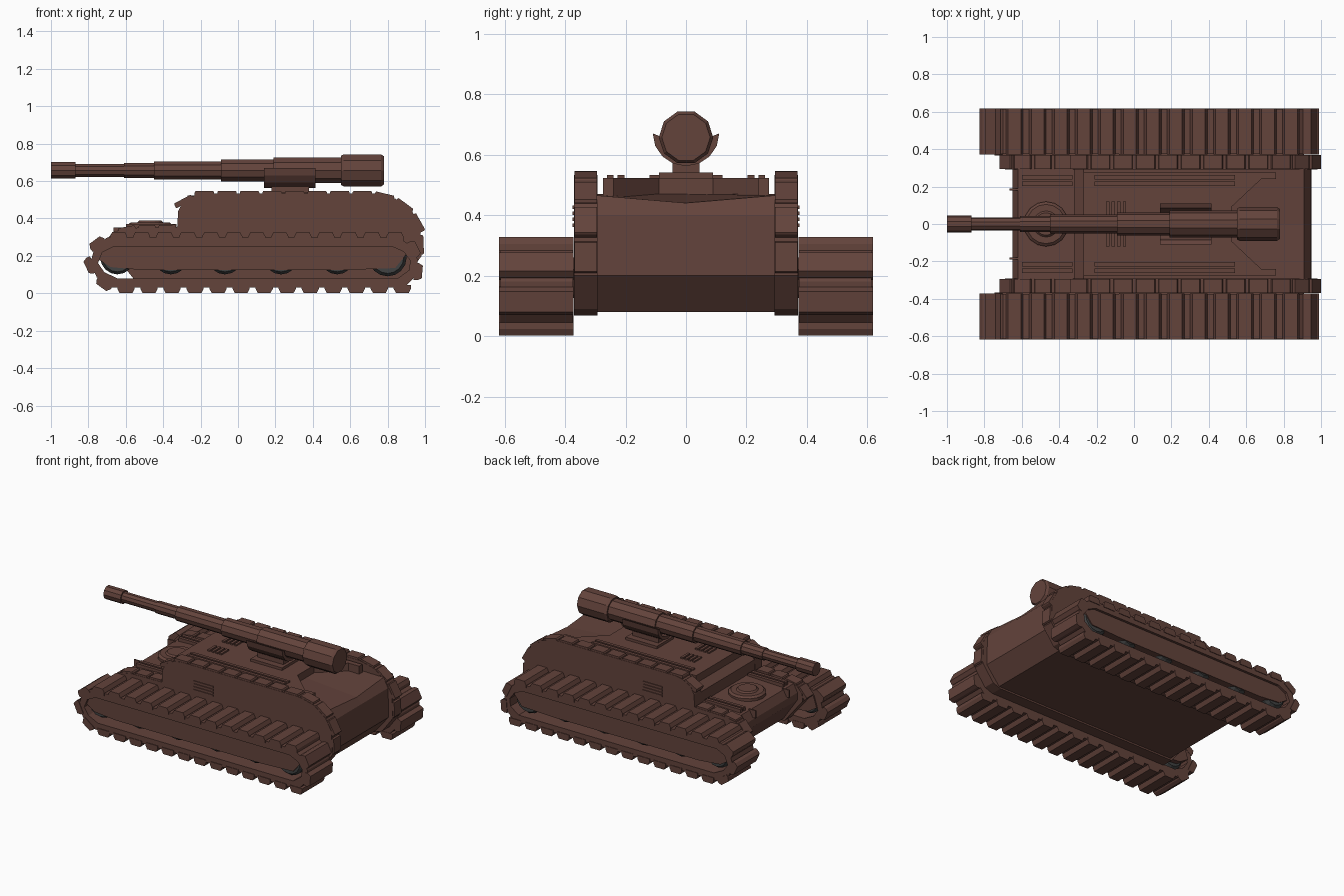
import bpy, bmesh, math

if "Cube" in bpy.data.objects:
    bpy.data.objects.remove(bpy.data.objects["Cube"])


def material(name, rgb):
    m = bpy.data.materials.new(name)
    m.diffuse_color = (*rgb, 1)
    m.use_nodes = True
    m.node_tree.nodes["Principled BSDF"].inputs["Base Color"].default_value = m.diffuse_color
    return m


BROWN = material("red_brown_paint", (0.125, 0.056, 0.044))
GREY = material("dark_grey_wheel", (0.052, 0.055, 0.055))


def add_rings(bm, rings, loop=False):
    """Skin a list of equal-length rings; cap the ends unless looped."""
    vs = [[bm.verts.new(p) for p in r] for r in rings]
    pairs = list(zip(vs, vs[1:])) + ([(vs[-1], vs[0])] if loop else [])
    for a, b in pairs:
        for i in range(len(a)):
            j = (i + 1) % len(a)
            bm.faces.new((a[i], a[j], b[j], b[i]))
    if not loop:
        bm.faces.new(vs[0])
        bm.faces.new(vs[-1])


def finish(bm, name, mat=BROWN):
    bmesh.ops.recalc_face_normals(bm, faces=bm.faces)
    me = bpy.data.meshes.new(name)
    bm.to_mesh(me)
    bm.free()
    me.materials.append(mat)
    ob = bpy.data.objects.new(name, me)
    bpy.context.collection.objects.link(ob)
    return ob


def loft(name, rings, loop=False, mat=BROWN):
    bm = bmesh.new()
    add_rings(bm, rings, loop)
    return finish(bm, name, mat)


def at_y(profile, y):
    return [(x, y, z) for x, z in profile]


def at_z(plan, z):
    return [(x, y, z) for x, y in plan]


def box(name, x0, x1, y0, y1, z0, z1):
    plan = [(x0, y0), (x1, y0), (x1, y1), (x0, y1)]
    return loft(name, [at_z(plan, z0), at_z(plan, z1)])


def circle(cx, cy, r, n):
    return [(cx + r * math.cos(2 * math.pi * i / n),
             cy + r * math.sin(2 * math.pi * i / n)) for i in range(n)]


def cleats(name, path, count, y0, y1, base, top, h, closed):
    """Tapered plates spaced evenly along an x-z path."""
    pts = path + path[:1] if closed else path
    segs = [(a, b, math.dist(a, b)) for a, b in zip(pts, pts[1:])]
    step = sum(s[2] for s in segs) / count
    bm = bmesh.new()
    for k in range(count):
        d = (k + 0.5) * step
        for a, b, length in segs:
            if d <= length:
                break
            d -= length
        tx, tz = (b[0] - a[0]) / length, (b[1] - a[1]) / length
        px, pz = a[0] + tx * d, a[1] + tz * d
        sect = []
        for u, v in ((-base, -0.015), (base, -0.015), (base, 0.006), (top, h), (-top, h), (-base, 0.006)):
            sect.append((px + tx * u - tz * v, pz + tz * u + tx * v))
        add_rings(bm, [at_y(sect, y0), at_y(sect, y1)])
    finish(bm, name)


# Central hull with a shallow valley along the rear deck
hull = [(-0.65, 0.29), (-0.62, 0.345), (-0.32, 0.355), (-0.32, 0.43), (-0.27, 0.47), (0.52, 0.47),
        (0.91, 0.465), (0.945, 0.40), (0.95, 0.20), (0.85, 0.08), (-0.54, 0.08), (-0.65, 0.24)]
valley = [(x, 0.44 if x == 0.91 else z) for x, z in hull]
loft("hull", [at_y(hull, -0.295), at_y(valley, 0), at_y(hull, 0.295)])

# Raised deck with a notch behind the gun
half = [(0.52, 0.09), (0.68, 0.24), (0.76, 0.24), (0.76, 0.275), (-0.27, 0.275)]
plan = half + [(x, -y) for x, y in reversed(half)]
loft("upper_deck", [at_z(plan, 0.46), at_z(plan, 0.522)])

# Paths shared by the side walls and tracks
wall_top = [(-0.69, 0.24), (-0.685, 0.29), (-0.645, 0.335), (-0.56, 0.35), (-0.325, 0.355)]
wall_rear = [(-0.32, 0.44), (-0.295, 0.49), (-0.23, 0.525), (-0.18, 0.533), (0.73, 0.533), (0.84, 0.507),
             (0.93, 0.44), (0.975, 0.36), (0.982, 0.20)]
wall = wall_top + wall_rear + [(0.90, 0.09), (0.84, 0.068), (-0.55, 0.068)]
track = [(-0.70, 0.298), (0.86, 0.298), (0.925, 0.255), (0.962, 0.18), (0.955, 0.10), (0.89, 0.03),
         (-0.68, 0.03), (-0.755, 0.085), (-0.79, 0.16), (-0.765, 0.25)]
inner = [(0.086 + (x - 0.086) * 0.953, 0.165 + (z - 0.165) * 0.64) for x, z in track]
skirt = [(-0.72, 0.26), (0.88, 0.26), (0.91, 0.22), (0.84, 0.135), (0.60, 0.125), (-0.52, 0.125),
         (-0.68, 0.14), (-0.745, 0.18)]

for s, side in ((-1, "right"), (1, "left")):
    # Armoured side wall and its plates
    loft(side + "_side_wall", [at_y(wall, s * 0.292), at_y(wall, s * 0.37)])
    cleats(side + "_front_wall_plates", wall_top, 4, s * 0.294, s * 0.368, 0.046, 0.042, 0.012, False)
    cleats(side + "_wall_plates", wall_rear, 13, s * 0.294, s * 0.368, 0.052, 0.048, 0.013, False)
    # Track belt, grips and skirt
    y0, y1 = s * 0.374, s * 0.614
    loft(side + "_track_belt", [at_y(track, y0), at_y(inner, y0), at_y(inner, y1), at_y(track, y1)], loop=True)
    cleats(side + "_track_grips", track, 31, s * 0.372, s * 0.618, 0.046, 0.034, 0.029, True)
    loft(side + "_track_skirt", [at_y(skirt, s * 0.365), at_y(skirt, s * 0.597)])
    # Road wheels
    for i, x in enumerate((-0.645, -0.36, -0.07, 0.23, 0.53, 0.80)):
        r = 0.102 if i == 5 else 0.092
        loft(f"{side}_wheel_{i + 1}", [at_y(circle(x, 0.193, r * k, 16), s * y)
             for k, y in ((0.85, 0.40), (1, 0.42), (1, 0.57), (0.85, 0.59))], mat=GREY)
    # Deck rails
    for j, y in enumerate((0.215, 0.25)):
        a, b = s * (y - 0.011), s * (y + 0.011)
        box(f"{side}_deck_rail_{j + 1}", -0.21, 0.54, a, b, 0.515, 0.533)
        box(f"{side}_nose_rail_{j + 1}", -0.60, -0.33, a, b, 0.34, 0.37)
    box(side + "_nose_strip", -0.665, -0.61, s * 0.18, s * 0.19, 0.30, 0.352)
    # Side vent slats
    for j in range(4):
        z = 0.36 + j * 0.02
        box(f"{side}_side_slat_{j + 1}", -0.08, 0.07, s * 0.365, s * 0.375, z, z + 0.012)

# Deck vents in front of the gun mount
for s in (-1, 1):
    for j in range(4):
        x = -0.15 + j * 0.03
        box(f"deck_vent_{'a' if s < 0 else 'b'}{j + 1}", x, x + 0.018, s * 0.04, s * 0.12, 0.515, 0.532)

# Round nose hatch
loft("nose_hatch", [at_z(circle(-0.47, 0, r, 16), z) for r, z in
                    ((0.12, 0.34), (0.12, 0.366), (0.105, 0.378), (0.07, 0.378), (0.06, 0.388), (0.04, 0.388))])

# Gun pedestal and cradle
box("gun_pedestal", 0.18, 0.38, -0.045, 0.045, 0.50, 0.60)
box("pedestal_base", 0.16, 0.40, -0.09, 0.09, 0.515, 0.54)
arc = [math.pi * (1 + i / 8) for i in range(9)]
bowl = [(0.11 * math.cos(a), 0.67 + 0.108 * math.sin(a)) for a in arc]
bowl += [(0.085 * math.cos(a), 0.66 + 0.075 * math.sin(a)) for a in reversed(arc)]
loft("gun_cradle", [[(x, y, z) for y, z in bowl] for x in (0.14, 0.415)])

# Stepped ten-sided gun barrel
steps = [(-1.0, 0.046), (-0.87, 0.036), (-0.61, 0.042), (-0.45, 0.051), (-0.09, 0.062), (0.19, 0.072),
         (0.55, 0.082), (0.565, 0.09), (0.765, 0.09), (0.78, 0.08)]
rings = []
for (x, r), (x2, _) in zip(steps, steps[1:] + [(0.78, 0)]):
    ends = (x, x2) if x < 0.5 else (x,)
    rings += [[(e, y, z) for y, z in circle(0, 0.657, r, 10)] for e in ends]
loft("gun_barrel", rings)
